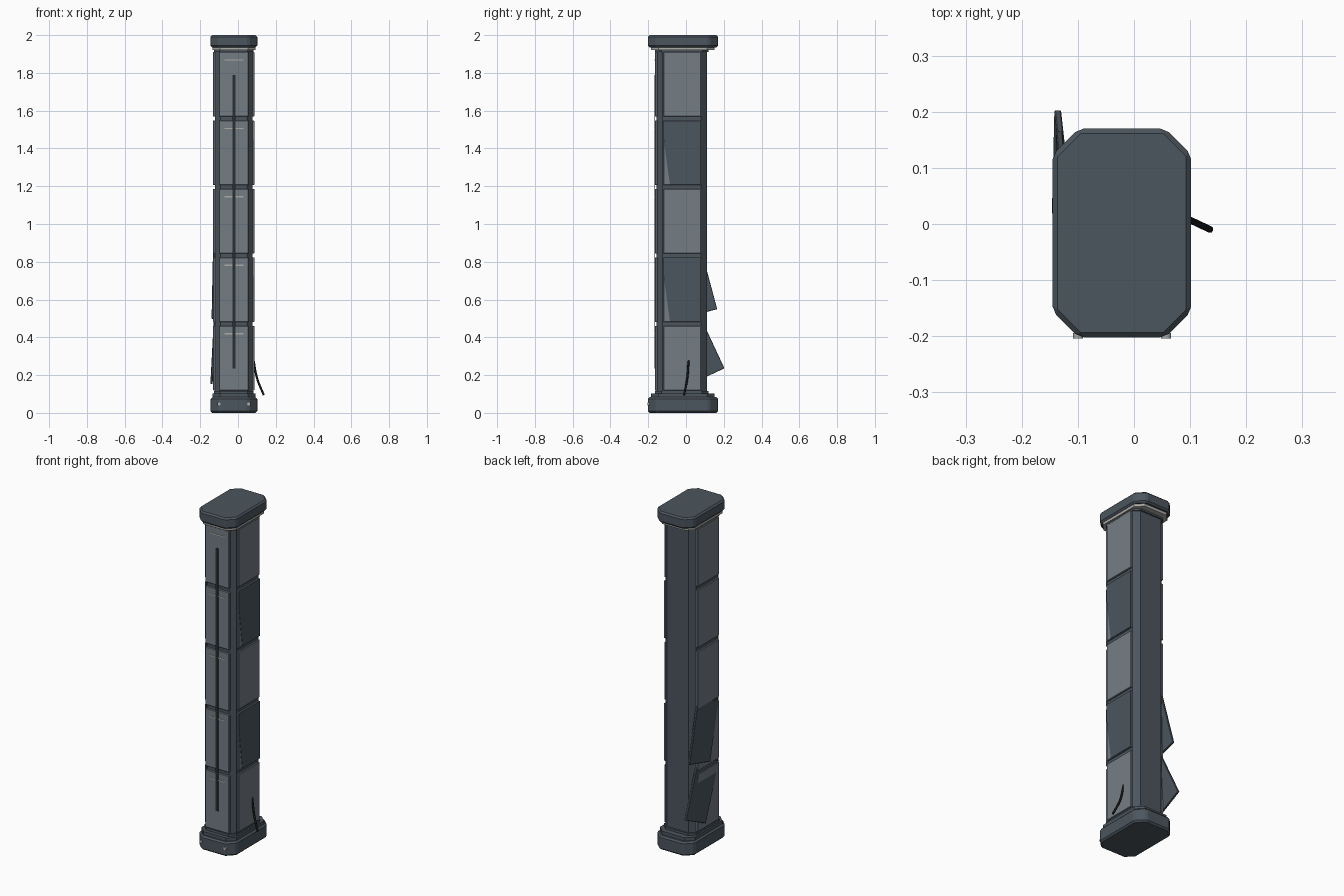
import bpy, bmesh
from math import radians

if "Cube" in bpy.data.objects:
    bpy.data.objects.remove(bpy.data.objects["Cube"])


def mat(name, rgb):
    m = bpy.data.materials.new(name)
    m.diffuse_color = (*rgb, 1)
    m.use_nodes = True
    m.node_tree.nodes["Principled BSDF"].inputs["Base Color"].default_value = m.diffuse_color
    return m


CORE = mat("dark slate", (0.072, 0.092, 0.112))
PANEL = mat("panel grey", (0.175, 0.205, 0.235))
BLACK = mat("black rubber", (0.008, 0.008, 0.009))
SLOT = mat("slot dark", (0.022, 0.028, 0.031))
TRIM = mat("light trim", (0.42, 0.42, 0.40))
CX = -0.0215


def prism(name, pts, axis, lo, hi, material, bevel=0.0):
    """Extrude a 2D outline along x or z between lo and hi."""
    def place(p, t):
        return (p[0], p[1], t) if axis == "z" else (t, p[0], p[1])
    bm = bmesh.new()
    a = [bm.verts.new(place(p, lo)) for p in pts]
    b = [bm.verts.new(place(p, hi)) for p in pts]
    bm.faces.new(a)
    bm.faces.new(b)
    for i in range(len(pts)):
        j = (i + 1) % len(pts)
        bm.faces.new((a[i], a[j], b[j], b[i]))
    bmesh.ops.recalc_face_normals(bm, faces=bm.faces)
    me = bpy.data.meshes.new(name)
    bm.to_mesh(me)
    bm.free()
    me.materials.append(material)
    ob = bpy.data.objects.new(name, me)
    bpy.context.collection.objects.link(ob)
    if bevel:
        mod = ob.modifiers.new("bevel", "BEVEL")
        mod.width, mod.segments = bevel, 1
    return ob


def octagon(x0, x1, y0, y1, c):
    return [(x0 + c, y0), (x1 - c, y0), (x1, y0 + c), (x1, y1 - c),
            (x1 - c, y1), (x0 + c, y1), (x0, y1 - c), (x0, y0 + c)]


def box(name, x, y, z, material, bevel=0.0):
    pts = [(x[0], y[0]), (x[1], y[0]), (x[1], y[1]), (x[0], y[1])]
    return prism(name, pts, "z", z[0], z[1], material, bevel)


# Column core, end caps and their stepped collars
prism("column_core", octagon(-0.123, 0.078, -0.155, 0.110, 0.030), "z", 0.08, 1.94, CORE)
cap = octagon(-0.145, 0.102, -0.202, 0.170, 0.046)
prism("base_cap", cap, "z", 0.0, 0.083, CORE, 0.009)
prism("top_cap", cap, "z", 1.935, 2.0, CORE, 0.009)
collar = octagon(-0.136, 0.092, -0.185, 0.150, 0.040)
prism("base_collar", collar, "z", 0.08, 0.102, CORE)
prism("top_collar", collar, "z", 1.920, 1.937, TRIM)
inner = octagon(-0.127, 0.083, -0.163, 0.118, 0.032)
prism("base_inner_collar", inner, "z", 0.10, 0.116, CORE)
prism("top_inner_collar", inner, "z", 1.910, 1.922, CORE)

# Five stacked panels on front and both sides
for i in range(5):
    z0 = 0.119 + i * 0.3625
    z1 = z0 + 0.342
    box(f"front_panel_{i}", (-0.100, 0.057), (-0.165, -0.150), (z0, z1), PANEL, 0.003)
    box(f"right_panel_{i}", (0.070, 0.087), (-0.120, 0.080), (z0, z1), PANEL, 0.003)
    box(f"left_panel_{i}", (-0.133, -0.115), (-0.120, 0.080), (z0, z1), PANEL, 0.003)
    # Thin light mark near the top of each front panel
    box(f"front_mark_{i}", (-0.072, 0.028), (-0.1665, -0.164),
        (z1 - 0.045, z1 - 0.039), TRIM)
    # Dark overlay with a cut corner on alternate right panels
    if i in (1, 3):
        prism(f"right_dark_plate_{i}",
              [(-0.118, z1 - 0.002), (0.078, z1 - 0.002), (0.078, z0 + 0.002),
               (-0.085, z0 + 0.002), (-0.118, z1 - 0.10)], "x", 0.086, 0.0885, CORE)

# Long vertical slot strip on the front
box("front_slot", (CX - 0.008, CX + 0.008), (-0.168, -0.164), (0.235, 1.79), SLOT)

# Two loose panels hanging off the left side
for name, loc, turn, tilt in (("loose_panel_upper", (-0.130, 0.024, 0.69), 15, 1.2),
                              ("loose_panel_lower", (-0.130, 0.040, 0.35), 25, 3.0)):
    ob = box(name, (-0.006, 0.006), (-0.1, 0.1), (-0.1725, 0.1725), CORE, 0.002)
    ob.location = loc
    ob.rotation_euler = (radians(turn), radians(tilt), 0)

# Rivets on the base front
for side, x in (("left", -0.100), ("right", 0.057)):
    bpy.ops.mesh.primitive_cylinder_add(vertices=12, radius=0.009, depth=0.01,
                                        location=(x, -0.1995, 0.047),
                                        rotation=(radians(90), 0, 0))
    bpy.context.object.name = f"base_rivet_{side}"
    bpy.context.object.data.materials.append(TRIM)

# Loose cable on the right side
cu = bpy.data.curves.new("cable", "CURVE")
cu.dimensions = "3D"
cu.bevel_depth, cu.bevel_resolution, cu.use_fill_caps = 0.006, 2, True
sp = cu.splines.new("BEZIER")
path = [(0.082, 0.014, 0.28), (0.102, 0.006, 0.18), (0.136, -0.010, 0.095)]
sp.bezier_points.add(len(path) - 1)
for bp, co in zip(sp.bezier_points, path):
    bp.co = co
    bp.handle_left_type = bp.handle_right_type = "AUTO"
cu.materials.append(BLACK)
bpy.context.collection.objects.link(bpy.data.objects.new("cable", cu))
